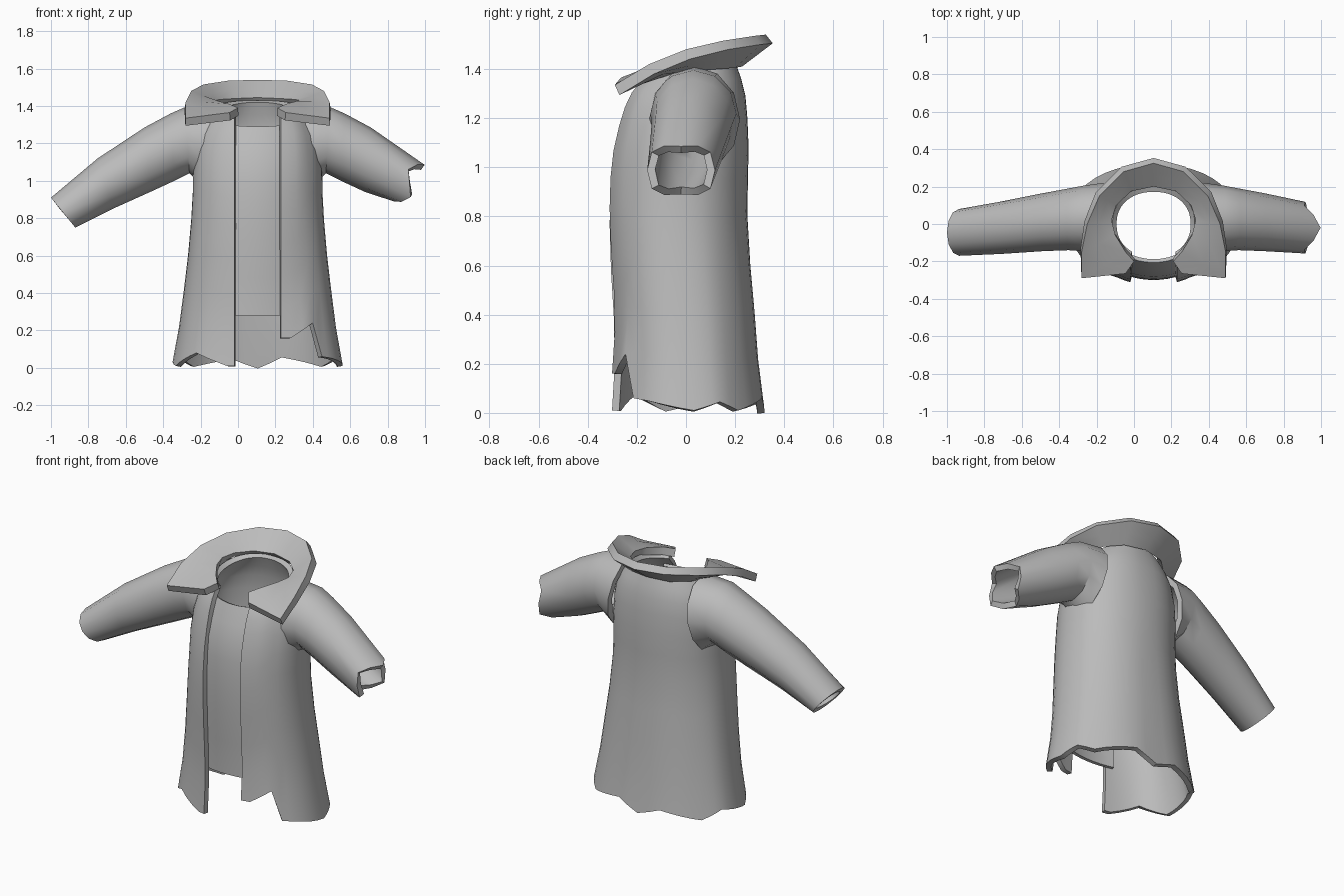
import bpy, math

old = bpy.data.objects.get("Cube")
if old:
    bpy.data.objects.remove(old, do_unlink=True)

CX = 0.105  # centre line of the coat

cloth = bpy.data.materials.new("grey cloth")
cloth.use_nodes = True
cloth.diffuse_color = (0.5, 0.5, 0.5, 1)
cloth.node_tree.nodes["Principled BSDF"].inputs["Base Color"].default_value = (0.5, 0.5, 0.5, 1)


def sheet(name, cols, thickness, closed=False, flip=False):
    """Skin a list of point columns and thicken it inwards."""
    n, rows = len(cols), len(cols[0])
    verts = [p for col in cols for p in col]
    faces = []
    for c in range(n if closed else n - 1):
        d = (c + 1) % n
        for r in range(rows - 1):
            f = [c * rows + r, d * rows + r, d * rows + r + 1, c * rows + r + 1]
            faces.append(f[::-1] if flip else f)
    mesh = bpy.data.meshes.new(name)
    mesh.from_pydata(verts, [], faces)
    mesh.materials.append(cloth)
    ob = bpy.data.objects.new(name, mesh)
    bpy.context.collection.objects.link(ob)
    bpy.ops.object.select_all(action="DESELECT")
    ob.select_set(True)
    bpy.context.view_layer.objects.active = ob
    mod = ob.modifiers.new("thickness", "SOLIDIFY")
    mod.thickness = thickness
    mod.offset = -1
    bpy.ops.object.modifier_apply(modifier=mod.name)
    bpy.ops.object.shade_smooth_by_angle(angle=math.radians(40))
    return ob


def lerp_table(table, key):
    """Interpolate rows of a table by their first value."""
    for a, b in zip(table, table[1:]):
        if key <= b[0]:
            t = (key - a[0]) / (b[0] - a[0])
            return [p + (q - p) * t for p, q in zip(a[1:], b[1:])]
    return list(table[-1][1:])


def power(v, e):
    return math.copysign(abs(v) ** e, v)


# Body section: height, half width, front y, back y
BODY = [(0, .455, -.31, .32), (.2, .42, -.3, .295), (.4, .395, -.305, .28),
        (.6, .372, -.318, .262), (.8, .355, -.325, .25), (.95, .347, -.322, .252),
        (1.08, .345, -.31, .255), (1.2, .335, -.287, .25), (1.29, .315, -.265, .242),
        (1.36, .28, -.24, .225), (1.43, .22, -.2, .2)]
# Torn hem: angle from the front towards +x, height
HEM = [(16, .16), (23, .16), (40, .24), (49, .06), (62, .05), (95, .01), (114, .045),
       (130, .01), (147, .035), (165, .06), (180, 0), (196, .05), (230, .01), (250, .06),
       (270, .03), (285, .01), (314, .08), (339, .01), (344, .01)]
EXP = 0.92

angles = []
for (a, _), (b, _) in zip(HEM, HEM[1:]):
    n = math.ceil((b - a) / 9)
    angles += [a + (b - a) * i / n for i in range(n)]
angles.append(HEM[-1][0])

# Coat body, open down the front
cols = []
for ang in angles:
    hem = lerp_table(HEM, ang)[0]
    f = (ang - HEM[0][0]) / (HEM[-1][0] - HEM[0][0])
    col = []
    for z0, hx, yf, yb in BODY:
        gap = math.asin((0.125 / hx) ** (1 / EXP))
        a = gap + (2 * math.pi - 2 * gap) * f
        top = 1.395 - 0.035 * math.cos(a)
        z = hem + (top - hem) * z0 / BODY[-1][0]
        _, yf2, yb2 = lerp_table(BODY, z0)
        y = (yf2 + yb2) / 2 - (yb2 - yf2) / 2 * power(math.cos(a), EXP)
        col.append((CX + hx * power(math.sin(a), EXP), y, z))
    cols.append(col)
sheet("coat_body", cols, 0.03)

# Inner front panel behind the opening
cols = []
for i in range(9):
    dx = -0.16 + 0.04 * i
    col = []
    for j in range(11):
        z = 0.28 + 1.01 * j / 10 + (0.4 * dx * dx if j == 10 else 0)
        hx, yf, yb = lerp_table(BODY, z)
        y = (yf + yb) / 2 - (yb - yf) / 2 * math.sqrt(1 - (dx / hx) ** 2)
        col.append((CX + dx, y + 0.025 + 0.4 * max(0, z - 1) ** 2, z))
    cols.append(col)
sheet("inner_panel", cols, 0.02)

# Sleeve rings: top x, top z, bottom x, bottom z, centre y, half depth
SLEEVE = [(-.13, 1.41, -.2, .98, .035, .185), (-.28, 1.395, -.26, 1.04, .03, .175),
          (-.36, 1.36, -.34, 1.0, .025, .165), (-.5, 1.285, -.47, .94, .01, .155),
          (-.75, 1.12, -.67, .85, -.02, .14), (-1, .91, -.87, .75, -.045, .125)]
TORN_END = (-.77, 1.095, -.67, .865, -.02, .138)
SIDES = 12


def sleeve(name, rings, mirrored):
    cols = []
    for k in range(SIDES):
        a = 2 * math.pi * k / SIDES
        col = []
        for i, (tx, tz, bx, bz, yc, ry) in enumerate(rings):
            x = (tx + bx) / 2 + (tx - bx) / 2 * math.cos(a)
            z = (tz + bz) / 2 + (tz - bz) / 2 * math.cos(a)
            if mirrored and i == len(rings) - 1:  # ragged cuff
                jag = (0.02, -0.015, -0.05, -0.015)[k % 4]
                x, z = x - jag * 0.88, z - jag * 0.48
            col.append((2 * CX - x if mirrored else x, yc + ry * math.sin(a), z))
        cols.append(col)
    sheet(name, cols, 0.033, closed=True, flip=mirrored)


sleeve("right_sleeve", SLEEVE, False)
sleeve("left_torn_sleeve", SLEEVE[:-2] + [TORN_END], True)

# Collar half, front to back: inner edge and outer edge
COLLAR = [((.105, -.2, 1.39), (.15, -.265, 1.365)),
          ((.15, -.15, 1.41), (.385, -.29, 1.335)),
          ((.205, -.06, 1.425), (.385, -.15, 1.42)),
          ((.225, .02, 1.43), (.355, 0, 1.48)),
          ((.2, .1, 1.435), (.29, .15, 1.515)),
          ((.12, .175, 1.44), (.16, .28, 1.535)),
          ((0, .2, 1.445), (0, .325, 1.54))]


def collar_column(pair, side):
    (ax, ay, az), (bx, by, bz) = pair
    return [(CX + side * (ax + (bx - ax) * t), ay + (by - ay) * t,
             az + (bz - az) * t) for t in (0, .5, 1)]


cols = [collar_column(p, -1) for p in COLLAR]
cols += [collar_column(p, 1) for p in COLLAR[-2::-1]]
sheet("collar", cols, 0.045)
